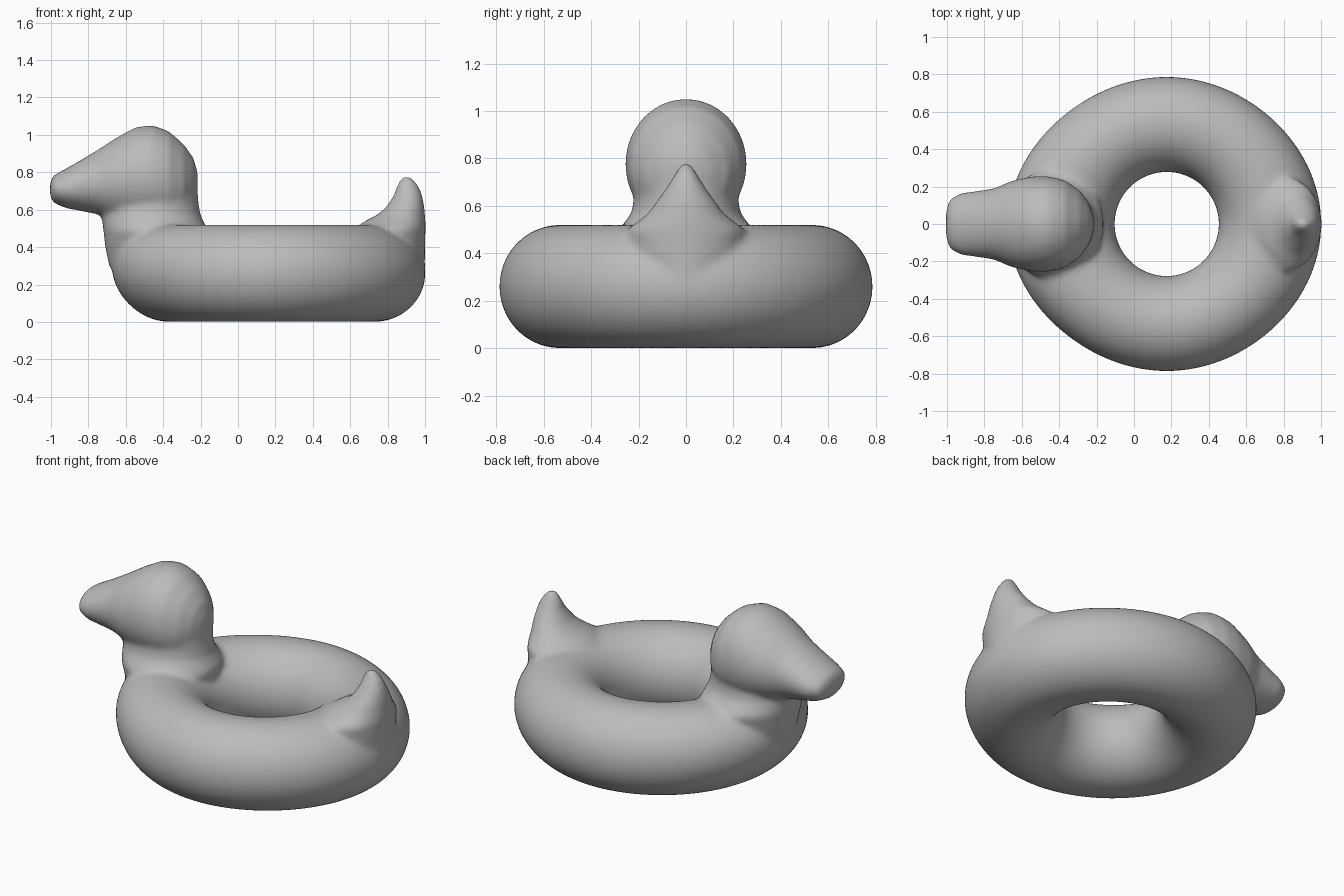
import bpy
import bmesh
from math import sin, cos, pi

cube = bpy.data.objects.get("Cube")
if cube:
    bpy.data.objects.remove(cube, do_unlink=True)

SIDES = 40


def bridge(bm, a, b):
    n = len(a)
    for i in range(n):
        j = (i + 1) % n
        bm.faces.new((a[i], a[j], b[j], b[i]))


def loft(bm, sections):
    """Skin elliptical sections given as (centre, half axis u, half axis v)."""
    rings = []
    for c, u, v in sections:
        ring = []
        for k in range(SIDES):
            t = 2 * pi * k / SIDES
            ring.append(bm.verts.new([c[i] + u[i] * cos(t) + v[i] * sin(t) for i in range(3)]))
        rings.append(ring)
    for a, b in zip(rings, rings[1:]):
        bridge(bm, a, b)
    bm.faces.new(rings[0][::-1])
    bm.faces.new(rings[-1])


def upright(stations):
    """Stations along z: (z, x min, x max, half width)."""
    return [(((a + b) / 2, 0, z), ((b - a) / 2, 0, 0), (0, w, 0)) for z, a, b, w in stations]


def lengthwise(stations):
    """Stations along x: (x, half width, z min, z max)."""
    return [((x, 0, (a + b) / 2), (0, w, 0), (0, 0, (b - a) / 2)) for x, w, a, b in stations]


bm = bmesh.new()

# Inflated ring, drawn out a little at the chest and the rump
CENTRE_X, INNER, OUTER, HALF_HEIGHT = 0.175, 0.278, 0.787, 0.26
rings = []
for s in range(96):
    a = 2 * pi * s / 96
    ring = []
    for k in range(SIDES):
        t = 2 * pi * k / SIDES
        if cos(a) > 0:
            stretch = 0.04 * cos(a) ** 4
        else:
            stretch = 0.06 * cos(a) ** 4 * (1 + 0.7 * sin(t))
        outer = OUTER + stretch
        r = (INNER + outer) / 2 + (outer - INNER) / 2 * cos(t)
        ring.append(bm.verts.new((CENTRE_X + r * cos(a), r * sin(a),
                                  HALF_HEIGHT * (1 + sin(t)))))
    rings.append(ring)
for i in range(len(rings)):
    bridge(bm, rings[i - 1], rings[i])

# Head running forward into the beak
loft(bm, lengthwise([
    (-1.005, .07, .67, .75), (-.985, .135, .635, .785), (-.92, .167, .608, .82),
    (-.85, .175, .595, .86), (-.75, .19, .575, .92), (-.65, .232, .54, .985),
    (-.55, .254, .51, 1.04), (-.46, .256, .5, 1.053), (-.37, .235, .51, 1.02),
    (-.29, .18, .54, .95), (-.24, .11, .61, .88), (-.215, .04, .68, .8)]))

# Neck flaring into the ring
loft(bm, upright([
    (.22, -.62, -.25, .15), (.3, -.69, -.2, .22), (.4, -.71, -.17, .26),
    (.49, -.72, -.16, .29), (.53, -.725, -.18, .26), (.57, -.73, -.2, .23),
    (.63, -.73, -.21, .22), (.75, -.7, -.22, .23)]))

# Tail tapering to a blunt point
loft(bm, upright([
    (.25, .65, 1.0, .16), (.4, .62, 1.0, .24), (.5, .62, 1.003, .25),
    (.54, .68, 1.003, .195), (.57, .74, 1.0, .16), (.61, .79, .997, .13),
    (.68, .835, .985, .08), (.73, .85, .965, .05), (.78, .88, .92, .02)]))

bmesh.ops.recalc_face_normals(bm, faces=bm.faces)
mesh = bpy.data.meshes.new("duck_swim_ring")
bm.to_mesh(mesh)
bm.free()
duck = bpy.data.objects.new("duck_swim_ring", mesh)
bpy.context.collection.objects.link(duck)
bpy.context.view_layer.objects.active = duck
duck.select_set(True)

# Fuse the parts into one soft skin
fuse = duck.modifiers.new("fuse", 'REMESH')
fuse.mode = 'VOXEL'
fuse.voxel_size = 0.016
fuse.use_smooth_shade = True
soften = duck.modifiers.new("soften", 'SMOOTH')
soften.factor = 0.5
soften.iterations = 8
for name in ("fuse", "soften"):
    bpy.ops.object.modifier_apply(modifier=name)

grey = bpy.data.materials.new("plain_grey")
grey.use_nodes = True
colour = (0.5, 0.5, 0.5, 1)
grey.diffuse_color = colour
grey.node_tree.nodes["Principled BSDF"].inputs["Base Color"].default_value = colour
duck.data.materials.clear()
duck.data.materials.append(grey)
bpy.ops.object.shade_smooth()
